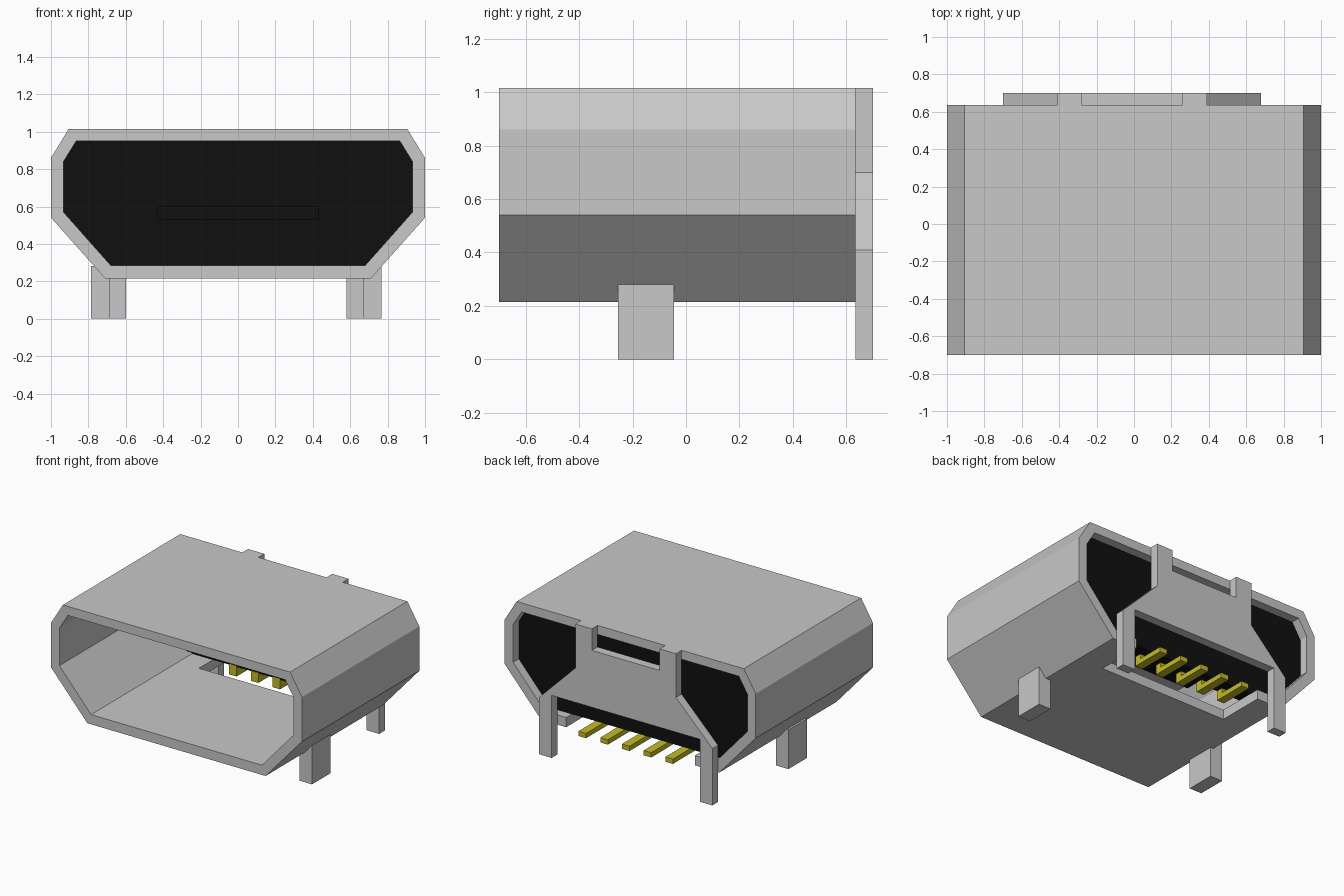
import bpy, bmesh

old = bpy.data.objects.get("Cube")
if old:
    bpy.data.objects.remove(old, do_unlink=True)


def material(name, rgb, metal=0.0):
    m = bpy.data.materials.new(name)
    m.use_nodes = True
    m.diffuse_color = (*rgb, 1)
    m.node_tree.nodes["Principled BSDF"].inputs["Base Color"].default_value = (*rgb, 1)
    return m


steel = material("grey steel", (0.58, 0.58, 0.58))
black = material("black plastic", (0.005, 0.005, 0.005))
gold = material("gold contact", (0.56, 0.50, 0.02))


def finish(name, bm, mat):
    bmesh.ops.recalc_face_normals(bm, faces=bm.faces)
    me = bpy.data.meshes.new(name)
    bm.to_mesh(me)
    bm.free()
    ob = bpy.data.objects.new(name, me)
    bpy.context.collection.objects.link(ob)
    me.materials.append(mat)
    return ob


def prism(name, pts, y0, y1, mat):
    """Extrude an (x, z) outline from y0 to y1."""
    bm = bmesh.new()
    a = [bm.verts.new((x, y0, z)) for x, z in pts]
    b = [bm.verts.new((x, y1, z)) for x, z in pts]
    bm.faces.new(a)
    bm.faces.new(b[::-1])
    for i in range(len(pts)):
        j = (i + 1) % len(pts)
        bm.faces.new((a[i], b[i], b[j], a[j]))
    return finish(name, bm, mat)


def box(name, x0, x1, y0, y1, z0, z1, mat):
    return prism(name, [(x0, z0), (x1, z0), (x1, z1), (x0, z1)], y0, y1, mat)


def mirrored(half, cx=0.0):
    """Close a right-hand outline by mirroring it about x = cx."""
    return [(cx + x, z) for x, z in half] + [(cx - x, z) for x, z in reversed(half)]


outer = mirrored([(0.71, 0.215), (1.0, 0.54), (1.0, 0.86), (0.905, 1.015)])
inner = mirrored([(0.68, 0.285), (0.933, 0.57), (0.933, 0.84), (0.865, 0.95)])

# Hollow metal shell
bm = bmesh.new()
loops = [[bm.verts.new((x, y, z)) for x, z in p]
         for p, y in ((outer, -0.7), (outer, 0.635), (inner, 0.635), (inner, -0.7))]
for k in range(4):
    p, q = loops[k], loops[(k + 1) % 4]
    for i in range(8):
        j = (i + 1) % 8
        bm.faces.new((p[i], q[i], q[j], p[j]))
shell = finish("shell", bm, steel)

# Notch in the rear of the shell floor
cutter = box("notch_cutter", -0.515, 0.51, 0.29, 0.8, 0.1, 0.34, steel)
cutter.hide_render = True
mod = shell.modifiers.new("notch", "BOOLEAN")
mod.operation, mod.solver, mod.object = "DIFFERENCE", "EXACT", cutter
dg = bpy.context.evaluated_depsgraph_get()
cut_mesh = bpy.data.meshes.new_from_object(shell.evaluated_get(dg))
shell.modifiers.clear()
shell.data = cut_mesh
bpy.data.objects.remove(cutter, do_unlink=True)

# Rear retaining plate with two top tabs and two legs
plate = mirrored([(0.59, 0.45), (0.59, 0.0), (0.69, 0.0), (0.69, 0.41),
                  (0.40, 0.70), (0.40, 1.015), (0.27, 1.015), (0.27, 0.86)], -0.01)
prism("back_plate", plate, 0.635, 0.70, steel)

# Side mounting pegs
for side, x0, x1 in (("left", 0.67, 0.768), ("right", -0.785, -0.687)):
    box(side + "_peg", x0, x1, -0.255, -0.045, 0.0, 0.283, steel)

# Insulating block and contact tongue
prism("housing", inner, 0.45, 0.57, black)
box("tongue", -0.43, 0.43, 0.03, 0.46, 0.53, 0.60, black)

# Bent contact pins
for i in range(5):
    x = -0.01 + (i - 2) * 0.173
    bm_pts = [(0.45, 0.215), (0.70, 0.215), (0.70, 0.25), (0.50, 0.25),
              (0.50, 0.30), (0.45, 0.30)]
    bm = bmesh.new()
    face = bm.faces.new([bm.verts.new((x - 0.03, y, z)) for y, z in bm_pts])
    ext = bmesh.ops.extrude_face_region(bm, geom=[face], use_keep_orig=True)
    moved = [v for v in ext["geom"] if isinstance(v, bmesh.types.BMVert)]
    bmesh.ops.translate(bm, verts=moved, vec=(0.06, 0, 0))
    finish("pin_%d" % (i + 1), bm, gold)
